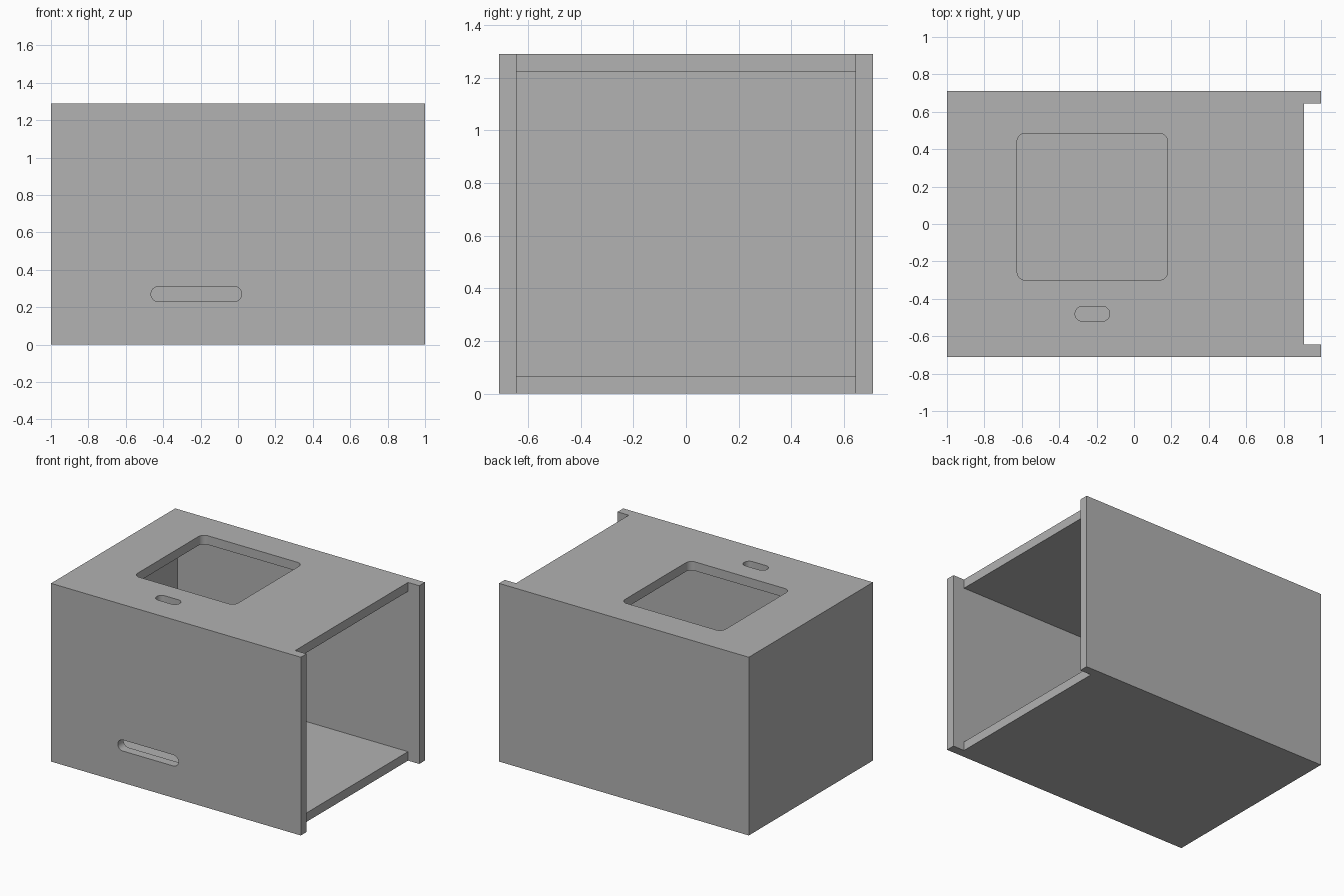
import bpy
import math
from mathutils import Matrix, Vector

cube = bpy.data.objects.get("Cube")
if cube:
    bpy.data.objects.remove(cube, do_unlink=True)

grey = bpy.data.materials.new("plain grey")
grey.use_nodes = True
colour = (0.445, 0.445, 0.445, 1)
grey.diffuse_color = colour
grey.node_tree.nodes["Principled BSDF"].inputs["Base Color"].default_value = colour


def make_object(name, verts, faces):
    mesh = bpy.data.meshes.new(name)
    mesh.from_pydata(verts, [], faces)
    mesh.materials.append(grey)
    obj = bpy.data.objects.new(name, mesh)
    bpy.context.collection.objects.link(obj)
    return obj


def prism(name, outline, low, high, turn=Matrix()):
    """Extrude a counter-clockwise outline from low to high, then turn it."""
    n = len(outline)
    verts = [turn @ Vector((x, y, h)) for h in (low, high) for x, y in outline]
    faces = [list(range(n))[::-1], list(range(n, 2 * n))]
    faces += [(i, (i + 1) % n, n + (i + 1) % n, n + i) for i in range(n)]
    return make_object(name, verts, faces)


def box(name, x0, x1, y0, y1, z0, z1):
    return prism(name, [(x0, y0), (x1, y0), (x1, y1), (x0, y1)], z0, z1)


def rounded(x0, x1, y0, y1, radius, steps=10):
    """Counter-clockwise rectangle outline with rounded corners."""
    r = radius * 0.999
    corners = [(x1 - r, y1 - r), (x0 + r, y1 - r), (x0 + r, y0 + r), (x1 - r, y0 + r)]
    return [(cx + r * math.cos(a), cy + r * math.sin(a))
            for k, (cx, cy) in enumerate(corners)
            for a in ((k + i / steps) * math.pi / 2 for i in range(steps + 1))]


half_depth, height, wall = 0.71, 1.29, 0.065
inner = half_depth - wall

# Case: a solid block, hollowed out below
case = box("case", -1, 1, -half_depth, half_depth, 0, height)
upright = Matrix.Rotation(math.pi / 2, 4, "X")  # prism depth runs along -y

cutters = [
    # Interior, open on the left side
    box("interior_cutter", -1 + wall, 1.2, -inner, inner, wall, height - wall),
    # Top and bottom panels set back from the open edge
    box("setback_cutter", 0.91, 1.3, -inner, inner, -0.2, height + 0.2),
    # Top window and small slot
    prism("window_cutter", rounded(-0.625, 0.18, -0.3, 0.485, 0.045), 1, 1.5),
    prism("top_slot_cutter", rounded(-0.315, -0.13, -0.52, -0.44, 0.04), 1, 1.5),
    # Front slot
    prism("front_slot_cutter", rounded(-0.465, 0.02, 0.23, 0.31, 0.04), 0.5, 0.9, upright),
]

for cutter in cutters:
    cutter.hide_render = True
    cut = case.modifiers.new(cutter.name, "BOOLEAN")
    cut.operation = "DIFFERENCE"
    cut.solver = "EXACT"
    cut.object = cutter

# Bake the cuts and drop the cutters
bpy.context.view_layer.update()
evaluated = case.evaluated_get(bpy.context.evaluated_depsgraph_get())
finished = bpy.data.meshes.new_from_object(evaluated)
case.modifiers.clear()
case.data = finished
for cutter in cutters:
    bpy.data.objects.remove(cutter, do_unlink=True)

# Smooth rounded corners, sharp panel edges
bpy.ops.object.select_all(action="DESELECT")
case.select_set(True)
bpy.context.view_layer.objects.active = case
bpy.ops.object.shade_smooth_by_angle(angle=math.radians(30))
